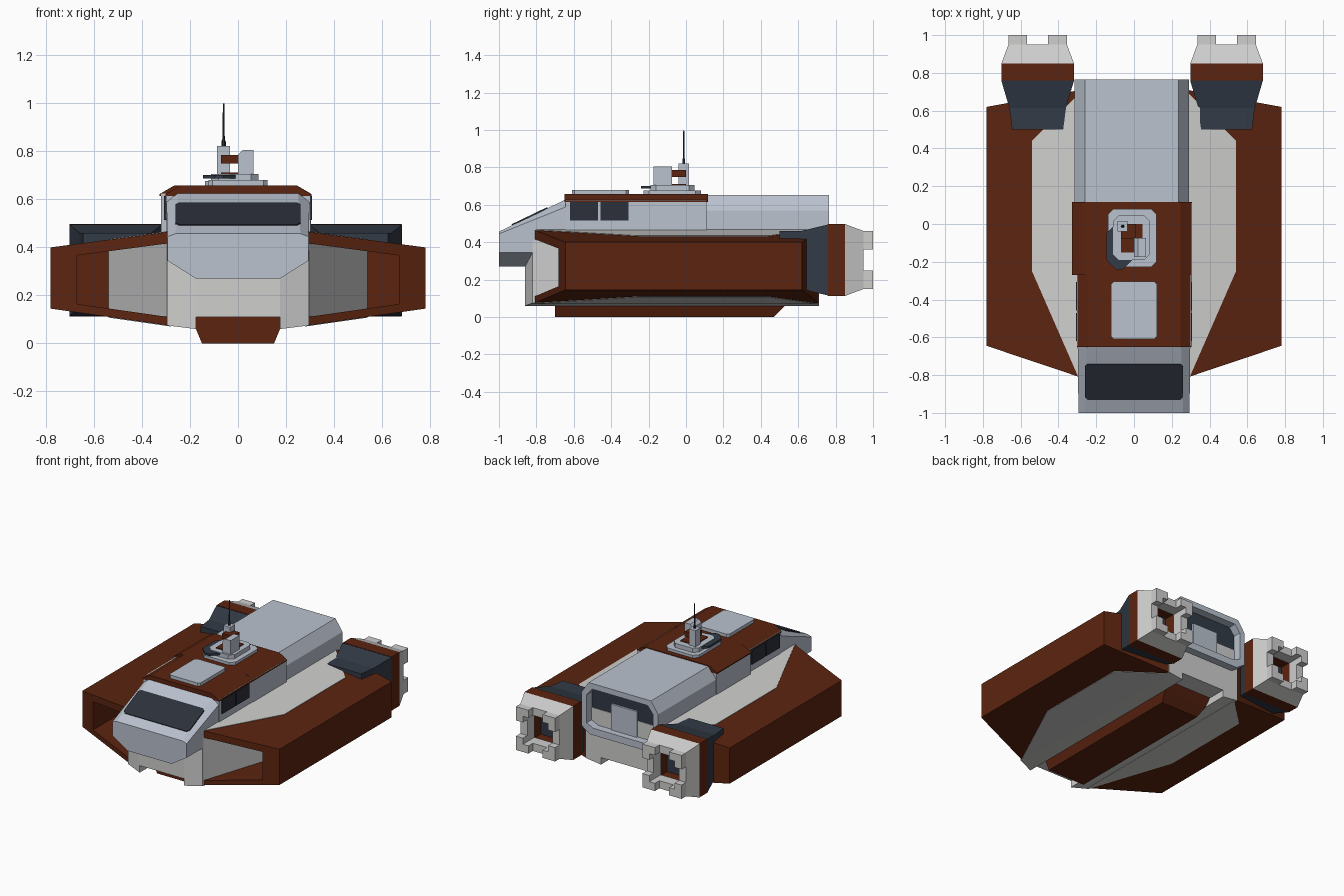
import bpy, bmesh, math
from mathutils import Vector

if "Cube" in bpy.data.objects:
    bpy.data.objects.remove(bpy.data.objects["Cube"])


def material(name, rgb):
    m = bpy.data.materials.new(name)
    m.diffuse_color = (*rgb, 1)
    m.use_nodes = True
    m.node_tree.nodes["Principled BSDF"].inputs["Base Color"].default_value = m.diffuse_color
    return m


GREY = material("light grey", (0.62, 0.62, 0.615))
BLUE = material("blue grey", (0.49, 0.54, 0.62))
BROWN = material("rust brown", (0.105, 0.0175, 0.005))
NAVY = material("dark slate", (0.032, 0.043, 0.062))
GLASS = material("dark glass", (0.025, 0.030, 0.043))


def loft(name, rings, mat, caps=True):
    """Bridge rings of equal length, optionally closing both ends."""
    bm = bmesh.new()
    vs = [[bm.verts.new(p) for p in r] for r in rings]
    n = len(rings[0])
    for a, b in zip(vs, vs[1:]):
        for i in range(n):
            j = (i + 1) % n
            bm.faces.new((a[i], a[j], b[j], b[i]))
    if caps:
        bm.faces.new(vs[0])
        bm.faces.new(vs[-1])
    bmesh.ops.recalc_face_normals(bm, faces=bm.faces)
    me = bpy.data.meshes.new(name)
    bm.to_mesh(me)
    bm.free()
    me.materials.append(mat)
    ob = bpy.data.objects.new(name, me)
    bpy.context.collection.objects.link(ob)
    return ob


def plan(name, pts, bottom, top, mat, s=1):
    """Prism over an xy outline; bottom and top are functions of x."""
    return loft(name, [[(s * x, y, f(x)) for x, y in pts] for f in (bottom, top)], mat)


def box(name, x0, x1, y0, y1, z0, z1, mat, cut=0.0):
    """Box whose vertical corners may be chamfered."""
    c = cut
    if c:
        pts = [(x0 + c, y0), (x1 - c, y0), (x1, y0 + c), (x1, y1 - c),
               (x1 - c, y1), (x0 + c, y1), (x0, y1 - c), (x0, y0 + c)]
    else:
        pts = [(x0, y0), (x1, y0), (x1, y1), (x0, y1)]
    return plan(name, pts, lambda x: z0, lambda x: z1, mat)


def sym(half, y, cx=0.0):
    """Ring at depth y from the right half of an xz section, listed upwards."""
    return ([(cx + x, y, z) for x, z in half]
            + [(cx - x, y, z) for x, z in reversed(half)])


def square(cx, y, hx, hz, cz=0.305):
    return sym([(hx, cz - hz), (hx, cz + hz)], y, cx)


# wing surfaces slope towards the outer edge
def wing_top(x):
    return 0.465 - 0.065 * (x - 0.29) / 0.49


def wing_bottom(x):
    return 0.075 + 0.07 * (x - 0.29) / 0.49


for s, side in ((1, "right"), (-1, "left")):
    # hollow wing: top and bottom skins, outer wall, core, grey inner body
    skin = [(0.28, -0.813), (0.78, -0.645), (0.78, 0.62), (0.28, 0.71)]
    plan(side + "_wing_top", skin, lambda x: wing_top(x) - 0.048, wing_top, BROWN, s)
    plan(side + "_wing_bottom", skin, wing_bottom, lambda x: wing_bottom(x) + 0.035, BROWN, s)
    plan(side + "_wing_outer_wall", [(0.67, -0.682), (0.78, -0.645), (0.78, 0.62), (0.67, 0.64)],
         wing_bottom, wing_top, BROWN, s)
    plan(side + "_wing_core", [(0.53, -0.25), (0.68, -0.25), (0.68, 0.638), (0.28, 0.71),
                               (0.28, 0.69), (0.53, 0.43)], wing_bottom, wing_top, BROWN, s)
    plan(side + "_wing_inner_body", [(0.28, -0.82), (0.295, -0.81), (0.54, -0.25), (0.54, 0.44),
                                     (0.28, 0.70)],
         lambda x: wing_bottom(x) - 0.003, lambda x: wing_top(x) + 0.003, GREY, s)
    # hull flank with angled front
    plan(side + "_hull_flank", [(0.175, -0.86), (0.295, -0.82), (0.295, 0.71), (0.175, 0.71)],
         lambda x: 0.06 + 0.125 * (x - 0.175), lambda x: 0.45, GREY, s)
    # cabin side windows
    for i, y in enumerate((-0.62, -0.458)):
        box(f"{side}_cabin_window_{i}", *sorted((s * 0.30, s * 0.308)), y, y + 0.15,
            0.515, 0.615, GLASS)

    # engine: slate cowl, brown band, toothed nozzle
    cx = s * 0.50 - 0.01
    loft(side + "_engine_cowl", [square(cx, 0.50, 0.135, 0.155), square(cx, 0.615, 0.15, 0.155),
                                 square(cx, 0.76, 0.1925, 0.19)], NAVY)
    loft(side + "_engine_band", [square(cx, y, h, h) for y, h in
                                 ((0.76, 0.192), (0.85, 0.192), (0.85, 0.125), (0.762, 0.125))],
         BROWN, False)
    loft(side + "_engine_nozzle", [square(cx, y, h, h) for y, h in
                                   ((0.85, 0.192), (0.95, 0.155), (0.95, 0.10),
                                    (0.87, 0.10), (0.85, 0.125))], GREY, False)
    tooth = [(.155, .155), (.056, .155), (.056, .10), (.10, .10), (.10, .056), (.155, .056)]
    for k, (u, v) in enumerate(((1, 1), (1, -1), (-1, 1), (-1, -1))):
        loft(f"{side}_nozzle_tooth_{k}",
             [[(cx + u * x, y, 0.305 + v * z) for x, z in tooth] for y in (0.95, 1.0)], GREY)

# central hull and keel
box("hull_centre", -0.175, 0.175, -0.86, 0.71, 0.11, 0.45, GREY)
loft("keel", [[(-x, -0.70, z), (x, -0.70, z), (x, y, z), (-x, y, z)]
              for x, y, z in ((0.15, 0.47, 0), (0.175, 0.53, 0.06), (0.175, 0.575, 0.112))], BROWN)

# cockpit nose with sloping windscreen
loft("cockpit_nose", [sym([(.175, .27), (.294, .345), (.294, .445), (.26, .457)], -1.0),
                      sym([(.175, .27), (.294, .345), (.298, .59), (.25, .63)], -0.64)], BLUE)


def slope(x, y, lift):
    n = Vector((0, -0.173, 0.36)).normalized() * lift
    return Vector((x, y, 0.457 + (y + 1) * 0.173 / 0.36)) + n


screen = [(.245, -.93), (.26, -.915), (.26, -.755), (.245, -.74),
          (-.245, -.74), (-.26, -.755), (-.26, -.915), (-.245, -.93)]
loft("windscreen", [[slope(x, y, d) for x, y in screen] for d in (-0.002, 0.006)], GLASS)

# cabin: front and wider middle section, each with a brown chamfered roof
box("cabin_front", -0.30, 0.302, -0.645, -0.27, 0.35, 0.625, BLUE)
box("cabin_middle", -0.32, 0.305, -0.27, 0.11, 0.31, 0.625, BLUE)
for name, cx, w, y0, y1 in (("roof_front", 0.002, 0.303, -0.65, -0.27),
                            ("roof_middle", -0.01, 0.317, -0.27, 0.117)):
    half = [(w, 0.615), (w, 0.622), (w - 0.06, 0.657)]
    loft(name, [sym(half, y, cx) for y in (y0, y1)], BROWN)

# rear cabin with recessed doorway
outer = [(.235, .285), (.303, .33), (.303, .57), (.247, .652)]
inner = [(.21, .335), (.262, .36), (.262, .56), (.22, .612)]
loft("rear_cabin", [sym(outer, 0.11, -0.012), sym(outer, 0.765, -0.012),
                    sym(inner, 0.765, -0.012), sym(inner, 0.70, -0.012)], BLUE)
loft("rear_bulkhead", [sym(inner, y, -0.012) for y in (0.699, 0.706)], NAVY)
box("rear_door", -0.115, 0.09, 0.70, 0.72, 0.335, 0.52, BLUE)

# roof hatch and antenna mount
box("roof_hatch", -0.122, 0.122, -0.61, -0.305, 0.65, 0.68, BLUE, 0.015)
box("mount_base", -0.138, 0.12, -0.228, 0.08, 0.65, 0.676, BLUE, 0.03)
box("mount_guard", -0.146, -0.01, -0.24, 0.0, 0.688, 0.702, NAVY, 0.05)
box("mount_plate", -0.112, 0.085, -0.19, 0.045, 0.67, 0.706, BLUE, 0.03)
box("mount_pad", -0.07, 0.045, -0.15, 0.0, 0.70, 0.712, BROWN)
sensor = [(0.0, .70), (.064, .70), (.064, .805), (.02, .805), (0.0, .785)]
loft("sensor_box", [[(x, y, z) for x, z in sensor] for y in (-0.175, -0.075)], BLUE)
box("sensor_link", -0.07, 0.01, -0.08, 0.0, 0.75, 0.785, BROWN)
box("antenna_post", -0.087, -0.034, -0.04, 0.015, 0.70, 0.822, BLUE)
loft("antenna", [[(-0.06 + r * math.cos(a * math.pi / 3), -0.012 + r * math.sin(a * math.pi / 3), z)
                  for a in range(6)]
                 for r, z in ((.009, .82), (.009, .842), (.005, .85), (.003, 1.0))], GLASS)
